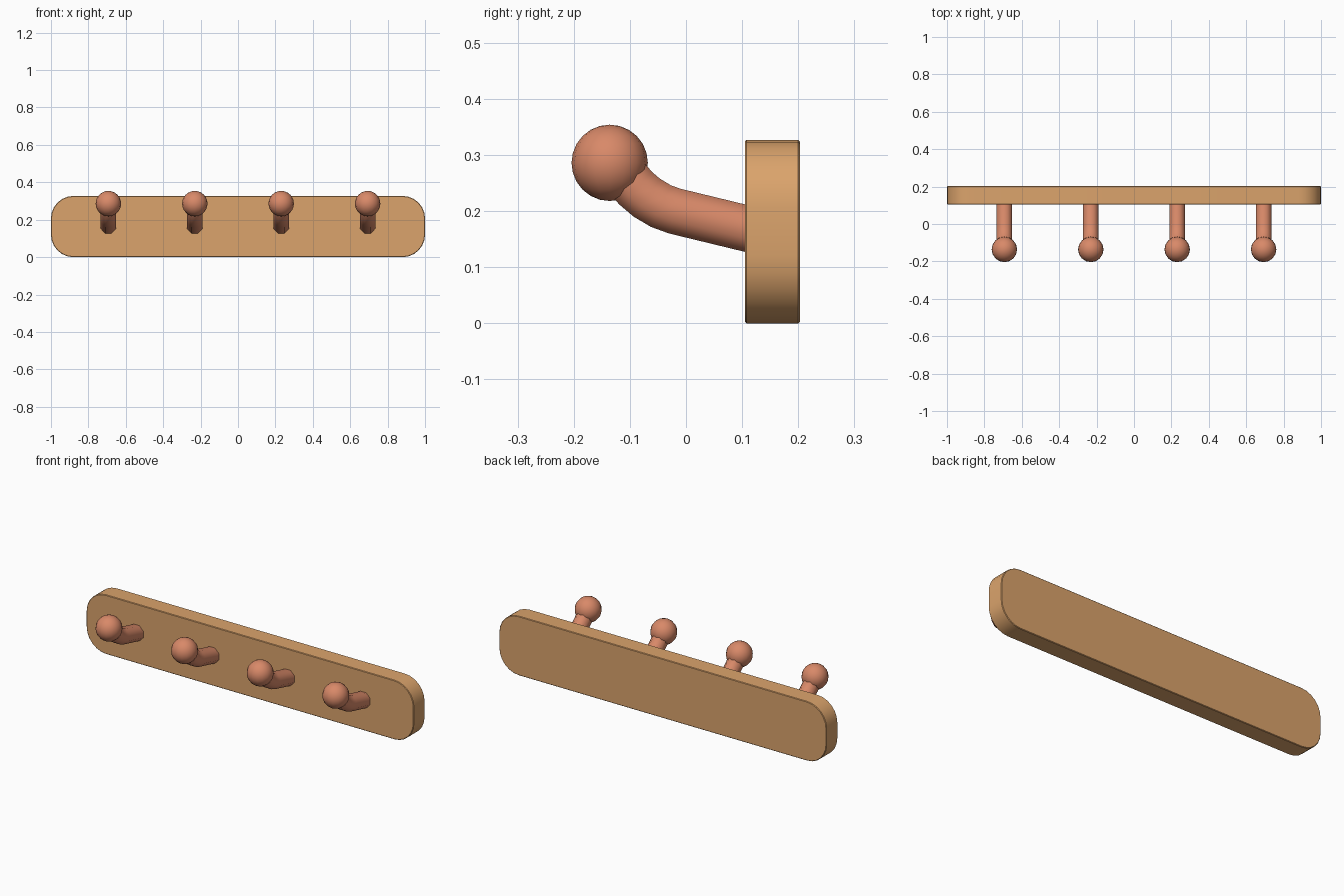
import bpy, bmesh, math
from mathutils import Vector

cube = bpy.data.objects.get("Cube")
if cube:
    bpy.data.objects.remove(cube, do_unlink=True)


def make_material(name, colour):
    mat = bpy.data.materials.new(name)
    mat.use_nodes = True
    mat.diffuse_color = colour
    mat.node_tree.nodes["Principled BSDF"].inputs["Base Color"].default_value = colour
    return mat


def finish(bm, name, mat, angle):
    bmesh.ops.recalc_face_normals(bm, faces=bm.faces)
    mesh = bpy.data.meshes.new(name)
    bm.to_mesh(mesh)
    bm.free()
    mesh.materials.append(mat)
    obj = bpy.data.objects.new(name, mesh)
    bpy.context.collection.objects.link(obj)
    bpy.ops.object.select_all(action="DESELECT")
    obj.select_set(True)
    bpy.context.view_layer.objects.active = obj
    bpy.ops.object.shade_smooth_by_angle(angle=math.radians(angle))
    return obj


board_wood = make_material("light wood", (0.71, 0.37, 0.15, 1))
peg_wood = make_material("reddish wood", (0.69, 0.25, 0.14, 1))

# Backboard: rounded rectangle with a fine edge bevel
HEIGHT, FRONT, BACK = 0.327, 0.105, 0.203
RADIUS, STEPS = 0.12, 6
bm = bmesh.new()
outline = []
for quarter, (sx, sz) in enumerate([(1, 1), (-1, 1), (-1, -1), (1, -1)]):
    for i in range(STEPS + 1):
        a = math.radians(90) * (quarter + i / STEPS)
        x = sx * (1 - RADIUS) + RADIUS * math.cos(a)
        z = HEIGHT / 2 + sz * (HEIGHT / 2 - RADIUS) + RADIUS * math.sin(a)
        outline.append(bm.verts.new((x, FRONT, z)))
face = bm.faces.new(outline)
ext = bmesh.ops.extrude_face_region(bm, geom=[face], use_keep_orig=True)
moved = [v for v in ext["geom"] if isinstance(v, bmesh.types.BMVert)]
bmesh.ops.translate(bm, verts=moved, vec=(0, BACK - FRONT, 0))
bmesh.ops.recalc_face_normals(bm, faces=bm.faces)
rims = [e for e in bm.edges if abs(e.verts[0].co.y - e.verts[1].co.y) < 0.001]
bmesh.ops.bevel(bm, geom=rims, offset=0.003, segments=1, affect="EDGES")
finish(bm, "backboard", board_wood, 30)

# Peg path in the side plane, as (y, z) points
PATH = [(0.12, 0.166), (-0.02, 0.2), (-0.045, 0.209), (-0.07, 0.224),
        (-0.09, 0.241), (-0.106, 0.26), (-0.125, 0.285)]
SIDES, STEM = 8, 0.0445
BALL, BALL_Y, BALL_Z = 0.068, -0.136, 0.286


def make_peg(x, label):
    # Bent stem swept along the path
    points = [Vector((x, y, z)) for y, z in PATH]
    bm = bmesh.new()
    rings = []
    for i, p in enumerate(points):
        tangent = (points[min(i + 1, len(points) - 1)] - points[max(i - 1, 0)]).normalized()
        side = Vector((1, 0, 0))
        up = side.cross(tangent)
        angles = [math.tau * (k + 0.5) / SIDES for k in range(SIDES)]
        rings.append([bm.verts.new(p + STEM * (math.cos(a) * side + math.sin(a) * up))
                      for a in angles])
    for a, b in zip(rings, rings[1:]):
        for k in range(SIDES):
            n = (k + 1) % SIDES
            bm.faces.new((a[k], a[n], b[n], b[k]))
    bm.faces.new(rings[0])
    bm.faces.new(rings[-1])
    finish(bm, label + "_stem", peg_wood, 50)

    # Ball end
    bm = bmesh.new()
    bmesh.ops.create_uvsphere(bm, u_segments=16, v_segments=12, radius=BALL)
    bmesh.ops.translate(bm, verts=bm.verts, vec=(x, BALL_Y, BALL_Z))
    finish(bm, label + "_ball", peg_wood, 60)


# Four evenly spaced pegs
for n in range(4):
    make_peg((n - 1.5) * 0.462, "peg_" + str(n + 1))
